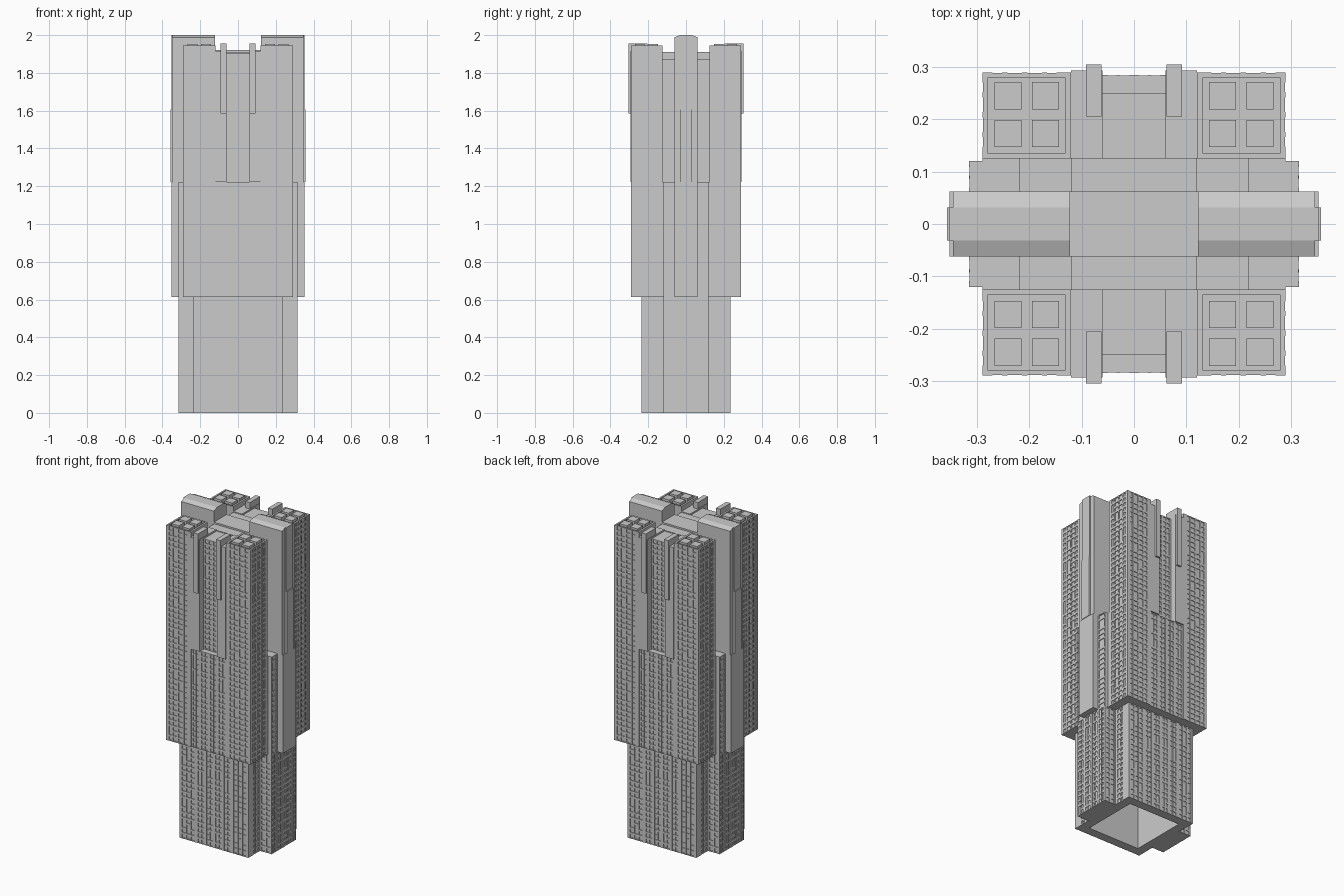
import bpy, bmesh, random

if "Cube" in bpy.data.objects:
    bpy.data.objects.remove(bpy.data.objects["Cube"])

random.seed(4)
D = 0.005          # window recess depth
FLOOR = 0.031      # storey height


def add_box(bm, x0, x1, y0, y1, z0, z1):
    v = [bm.verts.new((x, y, z)) for z in (z0, z1)
         for x, y in ((x0, y0), (x1, y0), (x1, y1), (x0, y1))]
    for f in ((3, 2, 1, 0), (4, 5, 6, 7), (0, 1, 5, 4),
              (1, 2, 6, 5), (2, 3, 7, 6), (3, 0, 4, 7)):
        bm.faces.new([v[i] for i in f])


def finish(name, bm, mirror=""):
    mesh = bpy.data.meshes.new(name)
    bmesh.ops.recalc_face_normals(bm, faces=bm.faces)
    bm.to_mesh(mesh)
    bm.free()
    ob = bpy.data.objects.new(name, mesh)
    bpy.context.collection.objects.link(ob)
    if mirror:
        m = ob.modifiers.new("mirror", 'MIRROR')
        m.use_axis = ("x" in mirror, "y" in mirror, False)
        m.use_mirror_merge = False
    return ob


def boxes(name, dims, mirror=""):
    bm = bmesh.new()
    for d in dims:
        add_box(bm, *d)
    return finish(name, bm, mirror)


def facade(name, axis, plane, u0, u1, z0, z1, cols):
    """Piers and spandrels in front of a body; the gaps are the windows."""
    bm = bmesh.new()

    def put(a, b, lo, hi, out=plane):
        if axis == "y":
            add_box(bm, a, b, plane - D, out, lo, hi)
        else:
            add_box(bm, plane - D, out, a, b, lo, hi)

    edges = [u0] + [e for c in cols for e in c] + [u1]
    for a, b in zip(edges[::2], edges[1::2]):
        put(a, b, z0, z1)
    n = int((z1 - z0) / FLOOR)
    step = (z1 - z0) / n
    for a, b in cols:
        for i in range(n + 1):
            if 0 < i < n and random.random() < 0.14:
                continue            # double-height window
            lo = max(z0, z0 + i * step - 0.006)
            hi = min(z1, z0 + i * step + 0.006)
            put(a, b, lo, hi, plane - 0.001)
    return finish(name, bm, "xy")


def pairs(start, widths, gap):
    out = []
    for w in widths:
        out.append((start, start + w))
        start += w + gap
    return out


CENTRE = [(0.010, 0.027), (0.033, 0.050), (0.070, 0.087), (0.093, 0.110)]
TOWER = pairs(0.148, [0.018, 0.028, 0.028, 0.018], 0.010)
Z1, Z2, Z3 = 0.613, 1.222, 1.945

# Lower shaft: hollow cross-shaped walls, open underneath
H = 0.178
boxes("lower_front_back_walls", [(-0.235, 0.235, H, 0.235 - D, 0, Z1)], "y")
boxes("lower_side_walls", [(H, 0.235 - D, -0.23, 0.23, 0, Z1)], "x")
boxes("lower_side_wings", [(0.23, 0.315 - D, -0.12 + D, 0.12 - D, 0, Z1)], "x")
facade("lower_front_facade", "y", 0.235, 0, 0.235, 0, Z1,
       CENTRE + pairs(0.135, [0.022, 0.022, 0.022], 0.009))
facade("lower_wing_front_facade", "y", 0.12, 0.235, 0.315, 0, Z1,
       pairs(0.245, [0.025, 0.025], 0.009))
facade("lower_wing_side_facade", "x", 0.315, 0, 0.12, 0, Z1, CENTRE)
facade("lower_corner_side_facade", "x", 0.235, 0.12, 0.235, 0, Z1,
       pairs(0.135, [0.022, 0.022, 0.022], 0.009))

# Middle shaft: overhanging block with side wings
boxes("middle_body", [(-0.285, 0.285, -0.28, 0.28, Z1, Z2)])
boxes("middle_corner_blocks", [(0.12, 0.29 - D, 0.12, 0.29 - D, Z1, Z2)], "xy")
boxes("middle_side_wings", [(0.28, 0.315 - D, -0.12, 0.12, Z1, Z2)], "x")
facade("middle_centre_facade", "y", 0.285, 0, 0.12, Z1, Z2, CENTRE)
facade("middle_corner_front_facade", "y", 0.29, 0.12, 0.29, Z1, Z2, TOWER)
facade("middle_corner_side_facade", "x", 0.29, 0.12, 0.29, Z1, Z2, TOWER)
facade("middle_wing_facade", "x", 0.315, 0.0, 0.12, Z1, Z2, [(0.070, 0.112)])

# Upper corner towers with rimmed roofs
boxes("upper_tower_bodies", [(0.12, 0.29 - D, 0.125, 0.29 - D, Z2, 1.925)], "xy")
facade("upper_tower_front_facade", "y", 0.29, 0.12, 0.29, Z2, Z3, TOWER)
facade("upper_tower_side_facade", "x", 0.29, 0.125, 0.29, Z2, Z3, TOWER)
boxes("tower_roof_rims", [
    (0.12, 0.132, 0.125, 0.29 - D, 1.925, Z3),
    (0.279, 0.29 - D, 0.125, 0.29 - D, 1.925, Z3),
    (0.132, 0.279, 0.125, 0.135, 1.925, Z3),
    (0.132, 0.279, 0.28, 0.29 - D, 1.925, Z3)], "xy")
boxes("tower_roof_units", [(x, x + 0.052, y, y + 0.052, 1.925, 1.952)
                           for x in (0.143, 0.215) for y in (0.147, 0.219)], "xy")

# Recessed central bays with flanking piers and fins
boxes("upper_bays", [(-0.06, 0.06, 0.12, 0.25 - D, Z2, 1.905)], "y")
facade("upper_bay_facade", "y", 0.25, 0, 0.06, Z2, 1.905,
       [(0.008, 0.025), (0.032, 0.052)])
boxes("bay_piers", [(0.06, 0.12, 0.125, 0.293, Z2, 1.915)], "xy")
boxes("bay_fins", [(0.062, 0.092, 0.205, 0.305, 1.585, 1.955)], "xy")

# Upper core with stepped roof
boxes("core_arms", [(-0.22, 0.22, -0.125, 0.125, Z2, 1.87)])
boxes("core_roof_step", [(-0.12, 0.12, -0.125, 0.125, 1.87, 1.91)])
boxes("core_roof_centre", [(-0.122, 0.122, -0.062, 0.062, 1.91, 1.92)])

# Tall side buttresses: chamfered slab, outer rib and lower casing
bm = bmesh.new()
profile = [(-0.062, Z2), (0.062, Z2), (0.062, 1.988), (0.032, 2.0),
           (-0.032, 2.0), (-0.062, 1.988)]
face = bm.faces.new([bm.verts.new((0.122, y, z)) for y, z in profile])
ext = bmesh.ops.extrude_face_region(bm, geom=[face])["geom"]
bmesh.ops.translate(bm, vec=(0.224, 0, 0),
                    verts=[g for g in ext if isinstance(g, bmesh.types.BMVert)])
finish("buttress_slabs", bm, "x")
boxes("buttress_ribs", [(0.34, 0.357, -0.032, 0.032, Z2, 1.605),
                        (0.34, 0.353, -0.032, 0.032, 1.605, 2.0)], "x")
boxes("buttress_lower_casings", [(0.31, 0.353, -0.062, 0.062, Z1, Z2)], "x")
